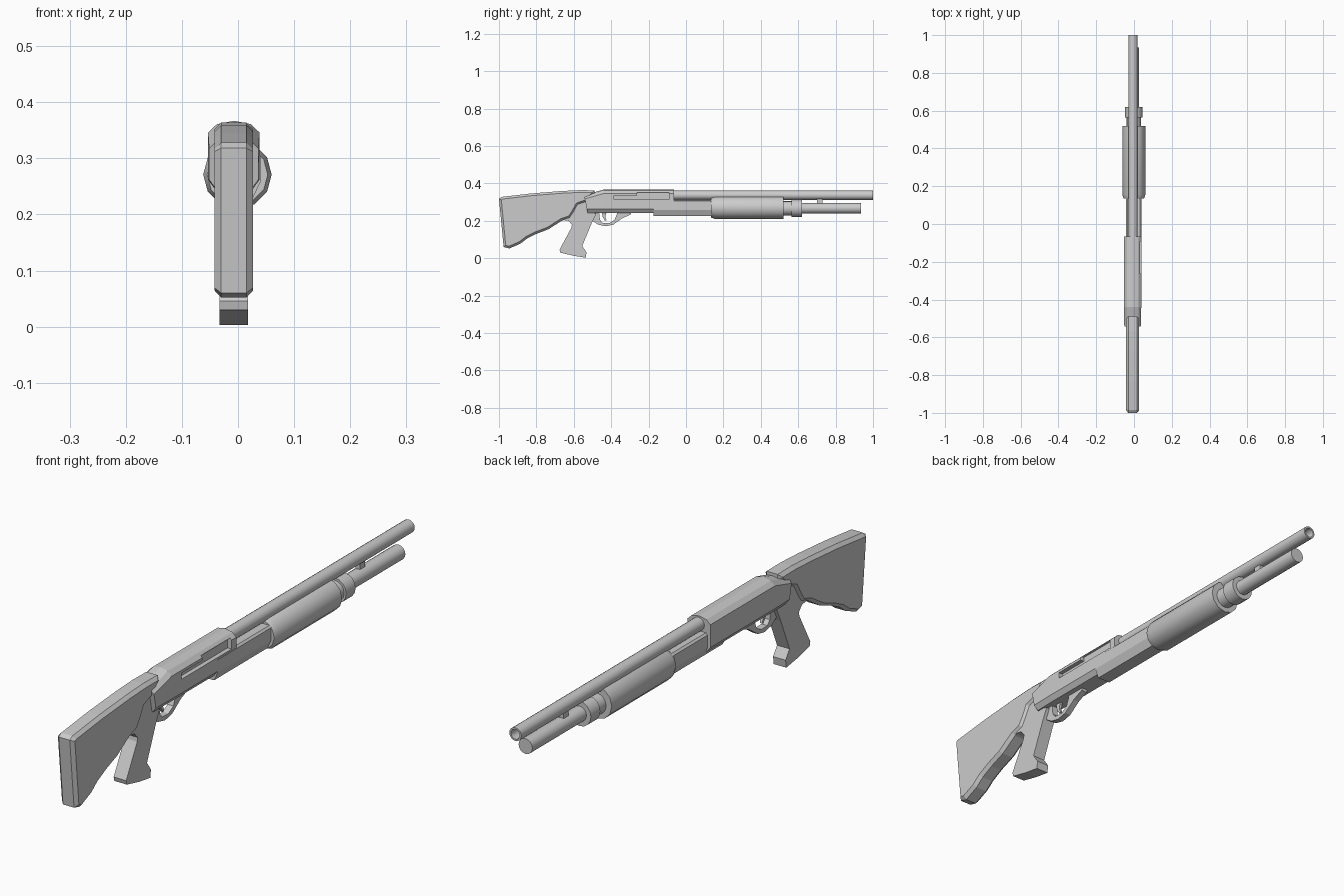
import bpy, bmesh, math

if "Cube" in bpy.data.objects:
    bpy.data.objects.remove(bpy.data.objects["Cube"])

CX = -0.0075   # centre plane of stock and receiver


def finish(name, bm, smooth=None):
    bmesh.ops.recalc_face_normals(bm, faces=bm.faces[:])
    me = bpy.data.meshes.new(name)
    bm.to_mesh(me)
    bm.free()
    ob = bpy.data.objects.new(name, me)
    bpy.context.collection.objects.link(ob)
    if smooth:
        bpy.ops.object.select_all(action='DESELECT')
        ob.select_set(True)
        bpy.context.view_layer.objects.active = ob
        bpy.ops.object.shade_smooth_by_angle(angle=math.radians(smooth))
    return ob


def loft(name, rings, smooth=None, closed=False):
    """Skin a list of equal-length point rings; cap the ends unless closed."""
    bm = bmesh.new()
    vs = [[bm.verts.new(p) for p in r] for r in rings]
    n = len(vs[0])
    pairs = list(zip(vs, vs[1:])) + ([(vs[-1], vs[0])] if closed else [])
    for a, b in pairs:
        for i in range(n):
            j = (i + 1) % n
            bm.faces.new((a[i], a[j], b[j], b[i]))
    if not closed:
        bm.faces.new(vs[0])
        bm.faces.new(vs[-1])
    return finish(name, bm, smooth)


def plate(name, profile, x0, x1, chamfer=0):
    """Side profile (y, z) extruded across x, with optional chamfered rims."""
    bm = bmesh.new()
    caps = []
    a, b = [[bm.verts.new((x, y, z)) for y, z in profile] for x in (x0, x1)]
    caps = [bm.faces.new(a), bm.faces.new(b)]
    n = len(profile)
    for i in range(n):
        j = (i + 1) % n
        bm.faces.new((a[i], a[j], b[j], b[i]))
    bmesh.ops.recalc_face_normals(bm, faces=bm.faces[:])
    if chamfer:
        edges = [e for f in caps for e in f.edges]
        bmesh.ops.bevel(bm, geom=edges, offset=chamfer, segments=1, affect='EDGES')
    return finish(name, bm)


def ring(y, r, x, z, sides):
    return [(x + r * math.cos(2 * math.pi * i / sides), y,
             z + r * math.sin(2 * math.pi * i / sides)) for i in range(sides)]


def rod(name, stations, x, z, sides=16):
    """Round part along y from (y, radius) stations."""
    return loft(name, [ring(y, r, x, z, sides) for y, r in stations], 35)


def section(half, y, cx, shear=0.0):
    """Mirrored cross-section; the lower points may be sheared along y."""
    top = half[0][1]
    right = [(cx + w, y + shear * (top - z), z) for w, z in half]
    left = [(cx - w, yy, z) for (w, z), (_, yy, _) in zip(half, right) if w > 0]
    return right + left[::-1]


# Barrel with open bore
rod("barrel", [(-0.12, .0245), (1.0, .0245), (1.0, .018), (0.8, .018)], -0.005, .337)

# Magazine tube, collar and barrel lug
TX, TZ = -0.001, .267
rod("magazine_tube", [(0.1, .028), (.935, .028)], TX, TZ)
rod("tube_collar", [(.5, .038), (.565, .038), (.565, .046), (.62, .046)], TX, TZ)
plate("barrel_lug", [(.70, .285), (.73, .285), (.73, .325), (.70, .325)], -.012, .006)

# Sliding fore-end
rod("fore_end", [(.135, .054), (.155, .061), (.52, .061)], TX, .271, 12)

# Receiver: sloped rear, arched top


def body(top, w=.046):
    return [(0, top), (.03, top - .006), (w, top - .021), (w, .262), (w - .014, .243)]


receiver = loft("receiver", [section(body(.338, .044), -.545, CX, .2),
                             section(body(.367), -.44, CX),
                             section(body(.367), -.065, CX)])

# Ejection port cut into the right side
cutter = plate("port_cutter", [(-.385, .313), (-.092, .313), (-.092, .352),
                               (-.262, .352), (-.262, .336), (-.385, .336)], .022, .1)
cutter.hide_render = True
cutter.hide_viewport = True
cut = receiver.modifiers.new("port", 'BOOLEAN')
cut.operation = 'DIFFERENCE'
cut.object = cutter

# Lower receiver extension under the barrel
low = [(.034, .312), (.041, .305), (.041, .258), (.026, .226)]
loft("lower_extension", [section(low, y, -.001) for y in (-.175, .15)])

# Shoulder stock
plate("stock", [(-1, .318), (-.985, .328), (-.83, .346), (-.67, .359), (-.57, .364),
                (-.49, .363), (-.49, .345), (-.535, .30), (-.578, .285), (-.60, .245),
                (-.62, .215), (-.665, .2), (-.735, .155), (-.80, .13), (-.85, .105),
                (-.885, .078), (-.945, .052), (-.975, .06)], CX - .0345, CX + .0265 + .008, .012)

# Pistol grip
plate("grip", [(-.53, .32), (-.525, .25), (-.48, .238), (-.505, .185), (-.555, .065),
               (-.532, .032), (-.536, .003), (-.60, .013), (-.672, .030), (-.676, .046),
               (-.612, .165), (-.61, .18), (-.628, .2), (-.665, .205), (-.62, .30)],
      CX - .0255, CX + .0255)

# Trigger guard loop and trigger
outer = [(-.50, .25), (-.50, .2), (-.47, .18), (-.43, .171), (-.39, .179), (-.34, .214),
         (-.295, .234), (-.29, .25)]
inner = [(-.37, .235), (-.382, .205), (-.41, .188), (-.445, .189), (-.46, .205), (-.465, .25)]
plate("trigger_guard", outer + [(-.37, .25)] + inner, CX - .012, CX + .012)
plate("trigger", [(-.45, .245), (-.425, .245), (-.432, .22), (-.425, .203), (-.433, .2),
                  (-.445, .22)], CX - .005, CX + .005)
